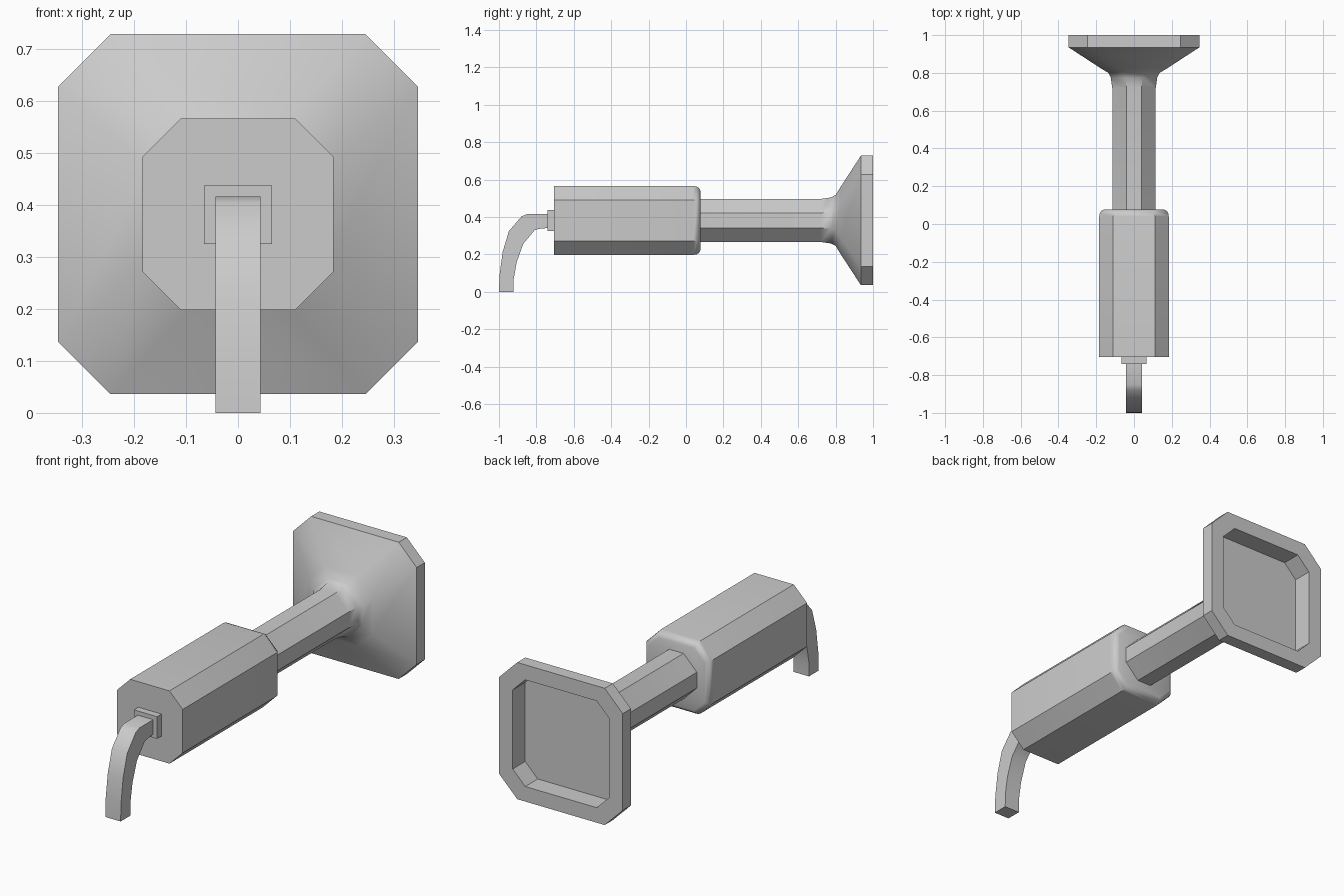
import bpy
import math

if "Cube" in bpy.data.objects:
    bpy.data.objects.remove(bpy.data.objects["Cube"])

CZ = 0.382  # height of the main axis


def finish(name, verts, faces, angle=40):
    mesh = bpy.data.meshes.new(name)
    mesh.from_pydata(verts, [], faces)
    obj = bpy.data.objects.new(name, mesh)
    bpy.context.collection.objects.link(obj)
    bpy.ops.object.select_all(action='DESELECT')
    obj.select_set(True)
    bpy.context.view_layer.objects.active = obj
    bpy.ops.object.mode_set(mode='EDIT')
    bpy.ops.mesh.select_all(action='SELECT')
    bpy.ops.mesh.normals_make_consistent(inside=False)
    bpy.ops.object.mode_set(mode='OBJECT')
    bpy.ops.object.shade_smooth_by_angle(angle=math.radians(angle))
    return obj


def loft(name, rings, angle=40):
    """Join a list of equal-sized vertex rings and cap both ends."""
    n = len(rings[0])
    verts = [v for ring in rings for v in ring]
    faces = [(i * n + j, i * n + (j + 1) % n,
              (i + 1) * n + (j + 1) % n, (i + 1) * n + j)
             for i in range(len(rings) - 1) for j in range(n)]
    faces += [tuple(range(n)), tuple(range(len(verts) - n, len(verts)))]
    return finish(name, verts, faces, angle)


def octagon(y, half, flat):
    """Square with chamfered corners, facing along y."""
    pts = [(half, -flat), (half, flat), (flat, half), (-flat, half),
           (-half, flat), (-half, -flat), (-flat, -half), (flat, -half)]
    return [(x, y, CZ + z) for x, z in pts]


def rectangle(y, w, z0, z1):
    return [(-w, y, z0), (w, y, z0), (w, y, z1), (-w, y, z1)]


# Main grip with a rounded rear rim
loft("handle_body", [octagon(*r) for r in [
    (-0.705, 0.184, 0.11), (0.04, 0.184, 0.11), (0.058, 0.181, 0.109),
    (0.071, 0.172, 0.105), (0.077, 0.158, 0.099)]])

# Shaft flaring into the square head, with a recessed rear face
loft("shaft_and_head", [octagon(*r) for r in [
    (0.06, 0.115, 0.04), (0.72, 0.115, 0.04), (0.775, 0.123, 0.045),
    (0.80, 0.136, 0.054), (0.825, 0.177, 0.09), (0.935, 0.346, 0.245),
    (1.0, 0.346, 0.245), (1.0, 0.27, 0.2), (0.9, 0.27, 0.2)]])

# Cable socket on the front of the body
loft("cable_socket", [rectangle(-0.74, 0.065, 0.325, 0.437),
                      rectangle(-0.70, 0.065, 0.325, 0.437)])

# Cable bending down to the ground: outer and inner (y, z) edge pairs
W = 0.043
outer = [(-0.73, 0.416), (-0.85, 0.416), (-0.88, 0.403), (-0.947, 0.325),
         (-0.98, 0.214), (-0.997, 0.09), (-1.0, 0.0)]
inner = [(-0.73, 0.343), (-0.785, 0.337), (-0.808, 0.331), (-0.87, 0.257),
         (-0.905, 0.16), (-0.921, 0.07), (-0.922, 0.0)]
loft("cable", [[(-W, *o), (W, *o), (W, *i), (-W, *i)]
               for o, i in zip(outer, inner)])
